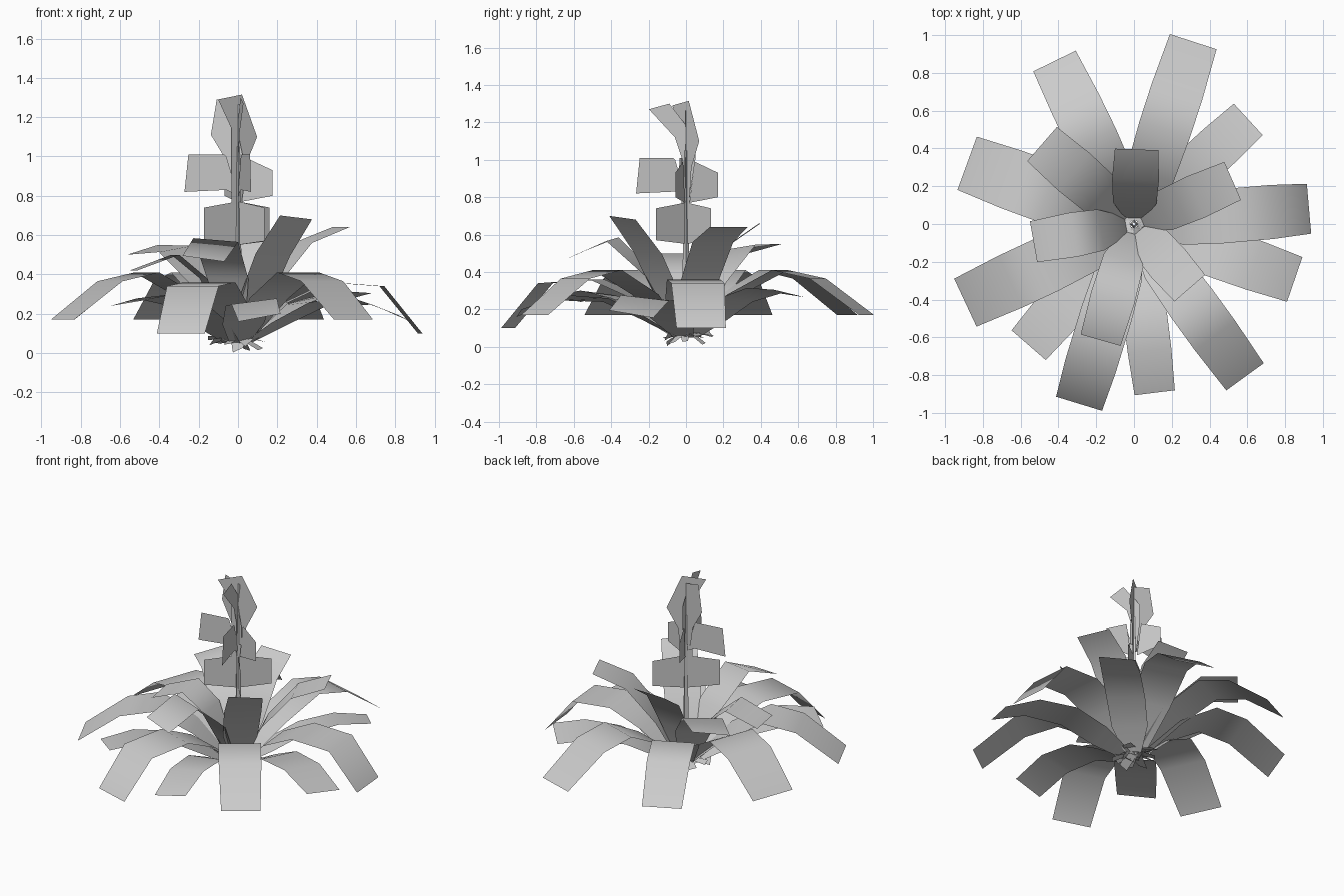
import bpy, math, random
from mathutils import Vector

if "Cube" in bpy.data.objects:
    bpy.data.objects.remove(bpy.data.objects["Cube"])

random.seed(4)

def mesh_object(name, verts, faces, smooth=False):
    me = bpy.data.meshes.new(name)
    me.from_pydata(verts, [], faces)
    ob = bpy.data.objects.new(name, me)
    bpy.context.collection.objects.link(ob)
    for p in me.polygons:
        p.use_smooth = smooth
    return ob

def strip(name, left, right, smooth=False):
    """Flat ribbon between two edge paths."""
    n = len(left)
    return mesh_object(name, left + right,
                       [(i, i + n, i + n + 1, i + 1) for i in range(n - 1)], smooth)

def leaf(name, angle, reach, width, profile, roll=0.0):
    """Arched blade: profile is (fraction of reach, height) from root to tip."""
    a = math.radians(angle)
    d, s = Vector((math.cos(a), math.sin(a), 0)), Vector((-math.sin(a), math.cos(a), 0))
    tapers = [0.45, 1.0] + [1.08] * (len(profile) - 3) + [1.0]
    left, right = [], []
    for (f, z), t in zip(profile, tapers):
        c = d * f * reach + Vector((0, 0, z))
        off = s * width / 2 * t + Vector((0, 0, roll * f))
        left.append(c + off)
        right.append(c - off)
    strip(name, left, right, True)

# Large drooping outer leaves
outer = [(.05, .07), (.27, .28), (.52, .41), (.73, .365), (1, .17)]
outer_low = [(.05, .06), (.27, .26), (.50, .36), (.79, .34), (1, .10)]
for ang, reach, w in [(116, .96, .25), (72, 1.015, .26), (-54, 1.0, .245),
                      (-155, .985, .28), (160, .94, .30)]:
    leaf("outer_leaf", ang, reach, w, outer)
for ang, reach, w in [(5, .93, .265), (-107, .995, .255)]:
    leaf("outer_leaf_low", ang, reach, w, outer_low)

# Flatter lowest leaves
for ang, reach, w, tip, roll in [(42.5, .82, .225, .285, -.02), (-19, .90, .25, .175, -.02),
                                 (-83, .90, .215, .18, .02), (-131, .85, .24, .255, .015)]:
    low = [(.05, .05), (.25, .15), (.48, .25), (.75, .20 + tip * .35), (1, tip)]
    leaf("low_leaf", ang, reach, w, low, roll)

# Shorter, steeper inner leaves
for ang, reach, w, roll, prof in [
        (-49, .45, .215, -.01, [(.1, .08), (.3, .28), (.6, .50), (1, .69)]),
        (23.6, .57, .22, 0, [(.08, .08), (.3, .34), (.63, .56), (1, .64)]),
        (88, .395, .23, 0, [(.08, .08), (.28, .32), (.6, .55), (1, .66)]),
        (-106, .64, .22, -.015, [(.08, .08), (.3, .38), (.64, .575), (1, .48)]),
        (-170, .54, .22, 0, [(.08, .08), (.33, .38), (.6, .50), (1, .42)]),
        (139, .645, .24, -.025, [(.08, .08), (.3, .34), (.65, .53), (1, .525)])]:
    leaf("inner_leaf", ang, reach, w, prof, roll)

# Flower stem
bpy.ops.mesh.primitive_cone_add(vertices=4, radius1=.022, radius2=.01,
                                depth=.95, end_fill_type='NOTHING', location=(0, 0, .575))
bpy.context.object.name = "flower_stem"

def upright(name, angle, rows):
    """Vertical card in a plane through the stem; rows are (u0, z0, u1, z1)."""
    a = math.radians(angle)
    d = Vector((math.cos(a), math.sin(a), 0))
    point = lambda u, z: d * u + Vector((0, 0, z))
    strip(name, [point(r[0], r[1]) for r in rows], [point(r[2], r[3]) for r in rows])

# Two tiers of flower cards
high_card = [(.0, .80, .06, 1.0), (.06, .83, .07, 1.01), (.275, .82, .255, 1.01)]
drop_card = [(.02, .77, .05, .99), (.185, .80, .185, .93)]
low_card = [(.0, .55, .01, .77), (.21, .57, .21, .74)]
for ang, rows in [(188, high_card), (-76, high_card), (-18, drop_card), (112, drop_card),
                  (215, low_card), (40, low_card), (-50, low_card)]:
    upright("flower_card", ang, rows)

# Kinked ribbons at the tip of the spike
upright("tip_ribbon", 36, [(-.04, .75, .03, .77), (-.04, .95, .05, .96),
                          (-.04, 1.14, .12, 1.10), (-.125, 1.29, .025, 1.315)])
upright("tip_ribbon", 98, [(-.03, .8, .02, .8), (-.02, 1.0, .05, 1.0),
                          (-.06, 1.12, .05, 1.12), (-.2, 1.27, -.09, 1.30)])
upright("tip_ribbon", 170, [(-.03, .85, .04, .85), (-.03, .98, .06, .98),
                           (.0, 1.12, .14, 1.11), (-.02, 1.26, .11, 1.29)])

# Small root tufts around the base
for i in range(12):
    a = i * math.tau / 12 + random.uniform(-.2, .2)
    d, s = Vector((math.cos(a), math.sin(a), 0)), Vector((-math.sin(a), math.cos(a), 0))
    w = random.uniform(.02, .04)
    z = random.uniform(0, .07)
    tip = d * random.uniform(.10, .16) + Vector((0, 0, z))
    root = d * .02 + Vector((0, 0, .08))
    tilt = s * w + Vector((0, 0, random.uniform(0, .04)))
    mesh_object("root_tuft", [root - s * w, root + s * w, tip + tilt, tip - s * w * .5],
                [(0, 1, 2, 3)])
